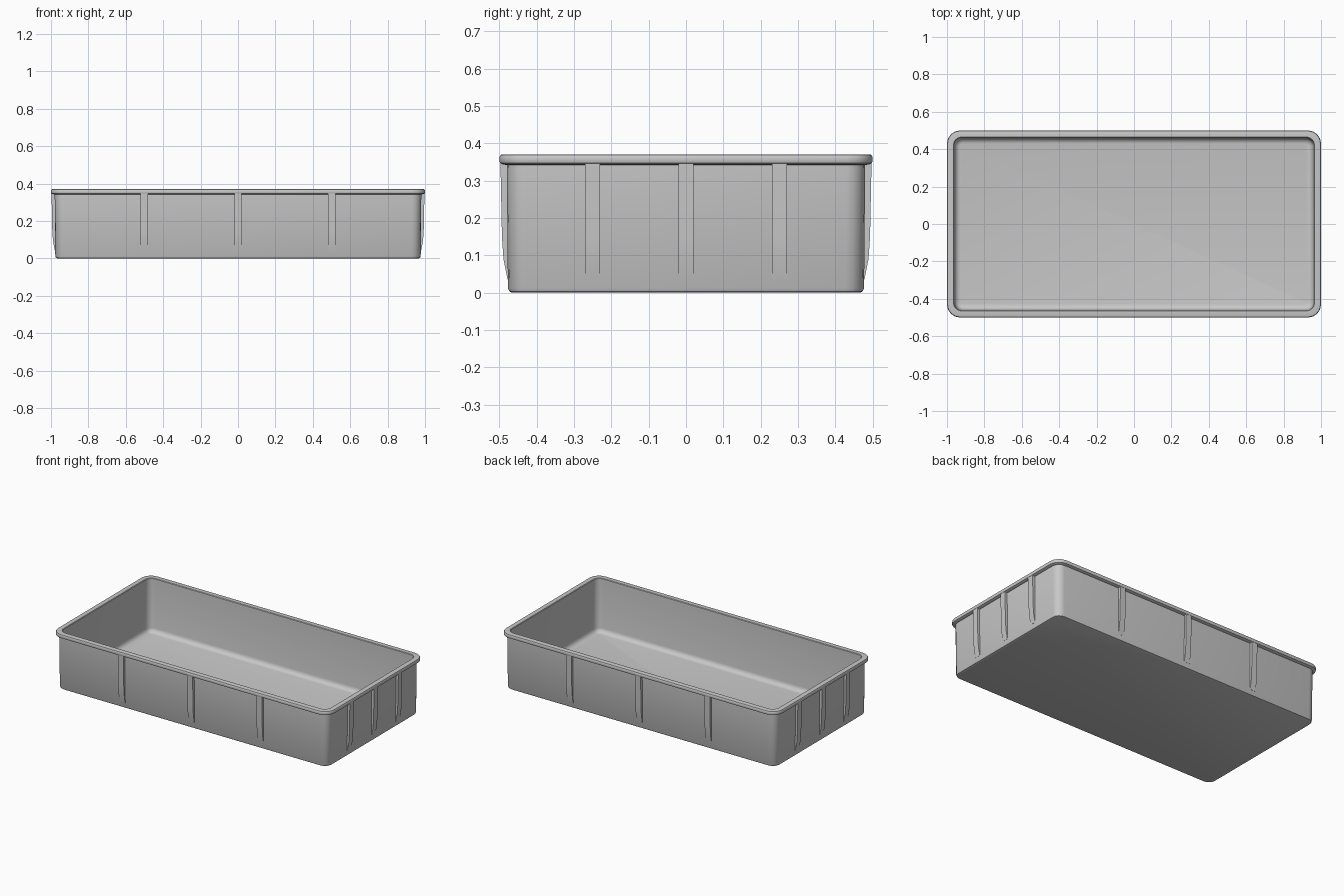
import bpy, bmesh, math
from math import pi, cos, sin

cube = bpy.data.objects.get("Cube")
if cube:
    bpy.data.objects.remove(cube)

grey = bpy.data.materials.new("plain grey")
grey.use_nodes = True
grey.diffuse_color = (0.58, 0.58, 0.58, 1)
grey.node_tree.nodes["Principled BSDF"].inputs["Base Color"].default_value = grey.diffuse_color


def finish(bm, name):
    bmesh.ops.recalc_face_normals(bm, faces=bm.faces)
    mesh = bpy.data.meshes.new(name)
    bm.to_mesh(mesh)
    bm.free()
    mesh.materials.append(grey)
    obj = bpy.data.objects.new(name, mesh)
    bpy.context.collection.objects.link(obj)
    bpy.ops.object.select_all(action='DESELECT')
    obj.select_set(True)
    bpy.context.view_layer.objects.active = obj
    bpy.ops.object.shade_smooth_by_angle(angle=math.radians(32))
    return obj


def rounded_ring(bm, inset, z, radius, segments=4):
    """Rounded rectangle of vertices, inset from the 2 x 1 footprint."""
    ring = []
    for k, (sx, sy) in enumerate([(1, 1), (-1, 1), (-1, -1), (1, -1)]):
        cx, cy = sx * (1 - inset - radius), sy * (0.5 - inset - radius)
        for i in range(segments + 1):
            a = (k + i / segments) * pi / 2
            ring.append(bm.verts.new((cx + radius * cos(a), cy + radius * sin(a), z)))
    return ring


def loft(name, section):
    """Skin a run of (inset, height, corner radius) rings and cap both ends."""
    bm = bmesh.new()
    rings = [rounded_ring(bm, *s) for s in section]
    for a, b in zip(rings, rings[1:]):
        n = len(a)
        for i in range(n):
            bm.faces.new((a[i], a[(i + 1) % n], b[(i + 1) % n], b[i]))
    bm.faces.new(rings[0])
    bm.faces.new(rings[-1])
    return finish(bm, name)


# Tray: underside, outer wall, overhanging rim, inner wall, filleted floor
outside = [(0.035, 0, 0.04), (0.027, 0.003, 0.046), (0.023, 0.012, 0.05), (0.02, 0.342, 0.05)]
rim = [(0.008, 0.344, 0.062), (0.002, 0.347, 0.068), (0, 0.353, 0.07),
       (0, 0.363, 0.07), (0.003, 0.369, 0.067), (0.006, 0.37, 0.064),
       (0.034, 0.37, 0.046), (0.037, 0.367, 0.043)]
fillet = 0.03
inside = [(0.041 + fillet * (1 - cos(t * pi / 8)),
           0.02 + fillet * (1 - sin(t * pi / 8)),
           0.042 - 0.03 * (1 - cos(t * pi / 8))) for t in range(5)]
loft("tray", outside + rim + inside)


# Stiffening ribs: a side profile swept across the rib width
def rib(name, angle, wall, offset):
    profile = [(-0.03, 0.348), (-0.003, 0.348), (-0.007, 0.15),
               (-0.011, 0.09), (-0.022, 0.035), (-0.03, 0.035)]
    bm = bmesh.new()
    sides = []
    for w in (-0.02, 0.02):
        sides.append([bm.verts.new((offset + w, -(wall + d), z)) for d, z in profile])
        bm.faces.new(sides[-1])
    n = len(profile)
    for i in range(n):
        j = (i + 1) % n
        bm.faces.new((sides[0][i], sides[0][j], sides[1][j], sides[1][i]))
    obj = finish(bm, name)
    obj.rotation_euler.z = angle


for side, angle, wall, spacing in [("front", 0, 0.5, 0.5), ("left", pi / 2, 1, 0.25),
                                   ("back", pi, 0.5, 0.5), ("right", -pi / 2, 1, 0.25)]:
    for i in (-1, 0, 1):
        rib(f"{side}_rib_{i + 2}", angle, wall, i * spacing)
